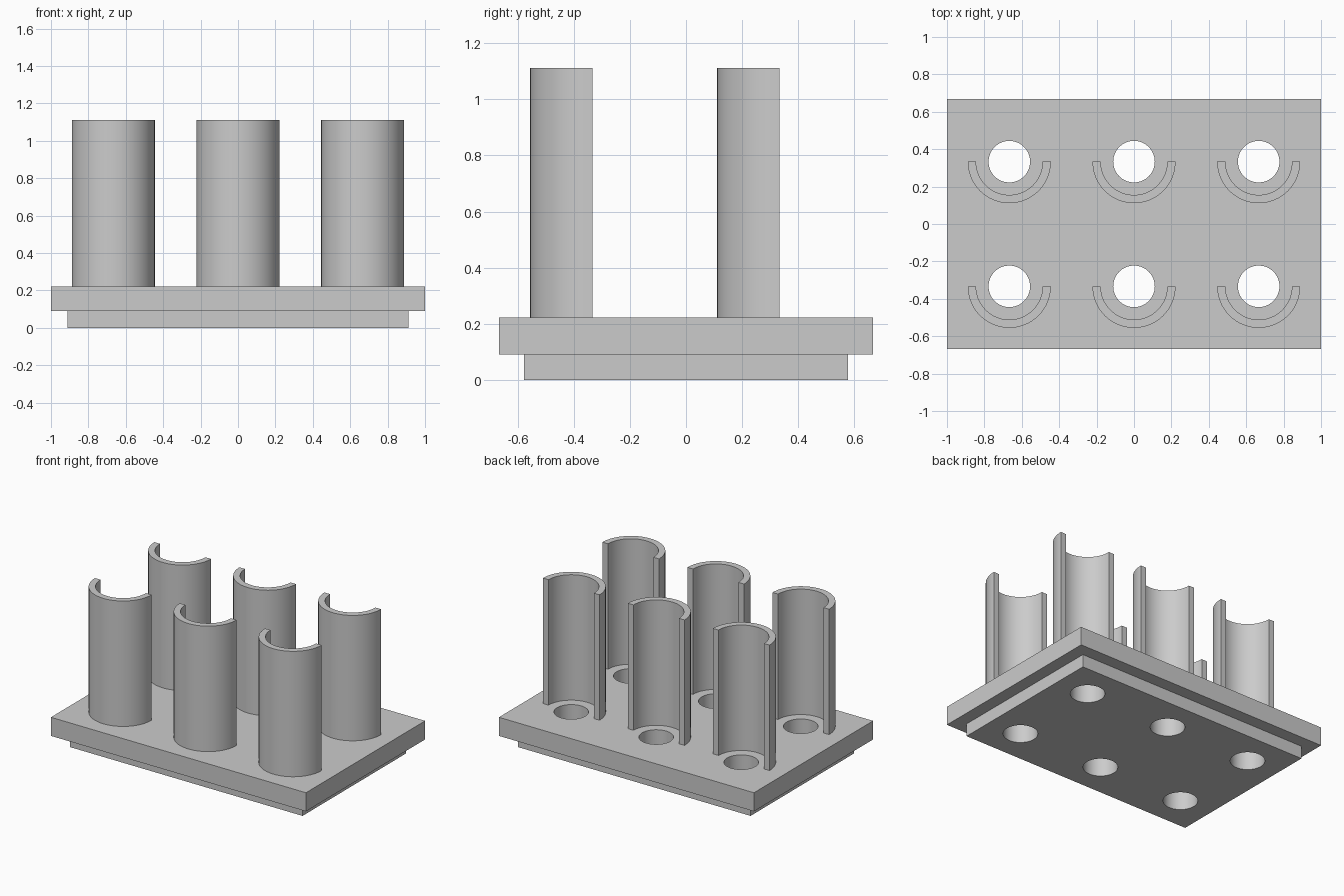
import bpy, bmesh
from math import pi, sin, cos, radians
from mathutils import Matrix

cube = bpy.data.objects.get("Cube")
if cube:
    bpy.data.objects.remove(cube, do_unlink=True)

# Shared grey material
grey = bpy.data.materials.new("grey")
grey.use_nodes = True
colour = (0.6, 0.6, 0.6, 1)
grey.diffuse_color = colour
grey.node_tree.nodes["Principled BSDF"].inputs["Base Color"].default_value = colour

COLUMNS = (-2 / 3, 0, 2 / 3)
ROWS = (-1 / 3, 1 / 3)
PLATE_TOP, PLATE_BOTTOM, SHELL_TOP = 0.222, 0.09, 1.111
HOLE_RADIUS, INNER, OUTER = 0.111, 0.178, 0.222


def make_object(name, bm):
    bmesh.ops.recalc_face_normals(bm, faces=bm.faces)
    mesh = bpy.data.meshes.new(name)
    bm.to_mesh(mesh)
    bm.free()
    mesh.materials.append(grey)
    obj = bpy.data.objects.new(name, mesh)
    bpy.context.collection.objects.link(obj)
    return obj


def smooth(obj):
    bpy.ops.object.select_all(action="DESELECT")
    obj.select_set(True)
    bpy.context.view_layer.objects.active = obj
    bpy.ops.object.shade_smooth_by_angle(angle=radians(30))


def box(bm, half_x, half_y, low, high):
    matrix = Matrix.Translation((0, 0, (low + high) / 2)) @ Matrix.Diagonal(
        (2 * half_x, 2 * half_y, high - low, 1))
    bmesh.ops.create_cube(bm, size=1, matrix=matrix)


# Cylinders that drill the drain holes
bm = bmesh.new()
for x in COLUMNS:
    for y in ROWS:
        bmesh.ops.create_cone(bm, cap_ends=True, segments=64, radius1=HOLE_RADIUS,
                              radius2=HOLE_RADIUS, depth=1,
                              matrix=Matrix.Translation((x, y, 0)))
cutter = make_object("hole_cutter", bm)
cutter.hide_render = True

# Stepped base: wide upper plate and narrower foot plate, both drilled
for name, size in (("upper_plate", (1, 0.667, PLATE_BOTTOM, PLATE_TOP)),
                   ("foot_plate", (0.911, 0.578, 0, PLATE_BOTTOM))):
    bm = bmesh.new()
    box(bm, *size)
    plate = make_object(name, bm)
    drill = plate.modifiers.new("drill", "BOOLEAN")
    drill.operation = "DIFFERENCE"
    drill.solver = "EXACT"
    drill.object = cutter
    bpy.context.view_layer.objects.active = plate
    bpy.ops.object.modifier_apply(modifier=drill.name)
    smooth(plate)
bpy.data.objects.remove(cutter, do_unlink=True)


# Half-round upright shell, open towards the back
def half_shell(name, x, y, steps=40):
    bm = bmesh.new()
    angles = [pi + pi * i / steps for i in range(steps + 1)]
    rings = [[bm.verts.new((x + r * cos(a), y + r * sin(a), PLATE_TOP)) for a in angles]
             for r in (OUTER, INNER)]
    faces = [bm.faces.new((rings[0][i], rings[0][i + 1], rings[1][i + 1], rings[1][i]))
             for i in range(steps)]
    extruded = bmesh.ops.extrude_face_region(bm, geom=faces, use_keep_orig=True)
    top = [v for v in extruded["geom"] if isinstance(v, bmesh.types.BMVert)]
    bmesh.ops.translate(bm, verts=top, vec=(0, 0, SHELL_TOP - PLATE_TOP))
    smooth(make_object(name, bm))


for row, y in zip(("front", "back"), ROWS):
    for column, x in zip(("right", "middle", "left"), COLUMNS):
        half_shell(f"{row}_{column}_shell", x, y)
